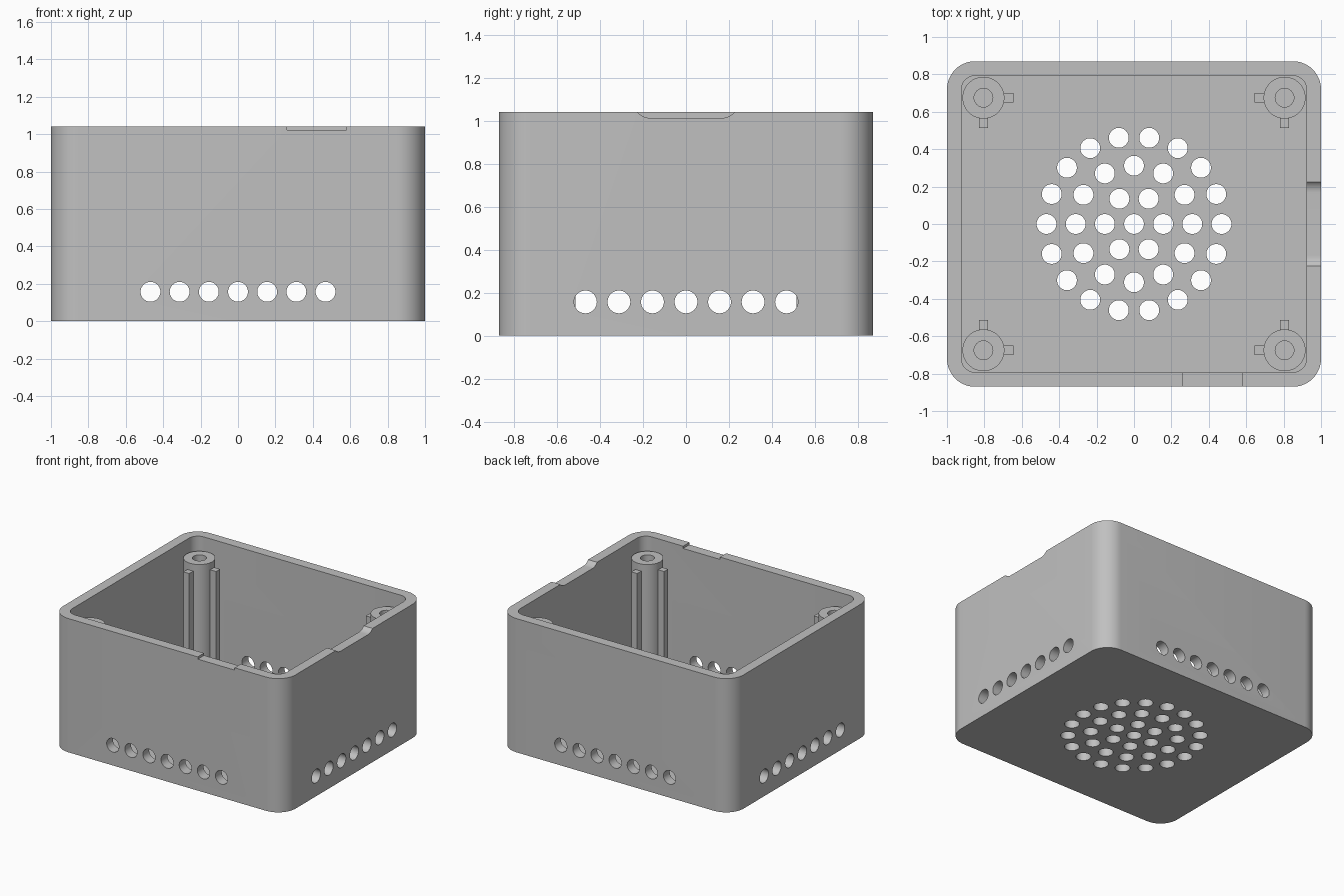
import bpy, bmesh
from math import sin, cos, pi, radians
from mathutils import Matrix, Vector

default = bpy.data.objects.get("Cube")
if default:
    bpy.data.objects.remove(default, do_unlink=True)

HX, HY, H = 1.0, 0.87, 1.04      # half width, half depth, height
WALL, FLOOR = 0.077, 0.077
PITCH, HOLE_R, VENT_Z = 0.156, 0.053, 0.157

grey = bpy.data.materials.new("plain grey")
grey.use_nodes = True
colour = (0.53, 0.53, 0.53, 1)
grey.diffuse_color = colour
grey.node_tree.nodes["Principled BSDF"].inputs["Base Color"].default_value = colour


def finish(bm, name):
    bmesh.ops.recalc_face_normals(bm, faces=bm.faces)
    mesh = bpy.data.meshes.new(name)
    bm.to_mesh(mesh)
    bm.free()
    mesh.materials.append(grey)
    obj = bpy.data.objects.new(name, mesh)
    bpy.context.collection.objects.link(obj)
    return obj


def add_prism(bm, points, offset):
    face = bm.faces.new([bm.verts.new(p) for p in points])
    out = bmesh.ops.extrude_face_region(bm, geom=[face])
    verts = [v for v in out["geom"] if isinstance(v, bmesh.types.BMVert)]
    bmesh.ops.translate(bm, verts=verts, vec=offset)


def rounded_rect(hx, hy, r, steps=12):
    pts = []
    for k, (sx, sy) in enumerate([(1, 1), (-1, 1), (-1, -1), (1, -1)]):
        for i in range(steps + 1):
            a = (k + i / steps) * pi / 2
            pts.append((sx * (hx - r) + r * cos(a), sy * (hy - r) + r * sin(a)))
    return pts


def rounded_box(name, hx, hy, r, z0, z1):
    bm = bmesh.new()
    add_prism(bm, [(x, y, z0) for x, y in rounded_rect(hx, hy, r)], Vector((0, 0, z1 - z0)))
    return finish(bm, name)


def add_cylinder(bm, centre, r, length, axis="Z", segments=40):
    turn = {"Z": Matrix(), "X": Matrix.Rotation(pi / 2, 4, "Y"),
            "Y": Matrix.Rotation(pi / 2, 4, "X")}[axis]
    bmesh.ops.create_cone(bm, cap_ends=True, segments=segments, radius1=r, radius2=r,
                          depth=length, matrix=Matrix.Translation(centre) @ turn)


def add_box(bm, lo, hi):
    lo, hi = Vector(lo), Vector(hi)
    size = Matrix.Diagonal((hi - lo).to_4d())
    size[3][3] = 1
    bmesh.ops.create_cube(bm, size=1, matrix=Matrix.Translation((lo + hi) / 2) @ size)


def cut(target, cutter):
    mod = target.modifiers.new("cut", "BOOLEAN")
    mod.operation = "DIFFERENCE"
    mod.solver = "EXACT"
    mod.object = cutter
    bpy.context.view_layer.objects.active = target
    bpy.ops.object.modifier_apply(modifier=mod.name)
    bpy.data.objects.remove(cutter, do_unlink=True)


def smooth(obj):
    bpy.ops.object.select_all(action="DESELECT")
    obj.select_set(True)
    bpy.context.view_layer.objects.active = obj
    bpy.ops.object.shade_smooth_by_angle(angle=radians(30))


# Open box with rounded corners
case = rounded_box("case_shell", HX, HY, 0.15, 0, H)
cut(case, rounded_box("cavity", HX - WALL, HY - WALL, 0.075, FLOOR, H + 0.2))

# Rows of round vents through opposite walls
for axis in "XY":
    bm = bmesh.new()
    for i in range(-3, 4):
        s = i * PITCH
        add_cylinder(bm, (0, s, VENT_Z) if axis == "X" else (s, 0, VENT_Z), HOLE_R, 3, axis)
    cut(case, finish(bm, "wall_vents"))

# Ringed grille in the floor
bm = bmesh.new()
add_cylinder(bm, (0, 0, 0), HOLE_R, 0.4)
for ring in (1, 2, 3):
    for i in range(6 * ring):
        a = i * pi / (3 * ring)
        add_cylinder(bm, (ring * PITCH * cos(a), ring * PITCH * sin(a), 0), HOLE_R, 0.4)
cut(case, finish(bm, "floor_grille"))

# Square rim notch at the front
bm = bmesh.new()
add_box(bm, (0.263, -1, H - 0.018), (0.58, -0.7, H + 0.1))
cut(case, finish(bm, "front_notch"))

# Round-cornered rim notch on the left wall
bm = bmesh.new()
notch = rounded_rect(0.243, 0.15, 0.075)
add_prism(bm, [(0.85, y, z + H - 0.027 + 0.15) for y, z in notch], Vector((0.3, 0, 0)))
cut(case, finish(bm, "side_notch"))
smooth(case)

# Corner screw posts, each with two stiffening ribs
POST_Z, RIB_Z, PX, PY, POST_R = 0.934, 0.88, 0.805, 0.675, 0.112
for sx, side in ((-1, "right"), (1, "left")):
    for sy, end in ((-1, "front"), (1, "back")):
        x, y = sx * PX, sy * PY
        bm = bmesh.new()
        add_cylinder(bm, (x, y, (POST_Z + FLOOR) / 2), POST_R, POST_Z - FLOOR, segments=48)
        post = finish(bm, f"{end}_{side}_post")
        bm = bmesh.new()
        add_cylinder(bm, (x, y, POST_Z), 0.05, 1.2)
        cut(post, finish(bm, "screw_hole"))
        smooth(post)
        bm = bmesh.new()
        inner, outer, half = POST_R - 0.006, 0.161, 0.025
        xs = sorted((x - sx * inner, x - sx * outer))
        ys = sorted((y - sy * inner, y - sy * outer))
        add_box(bm, (xs[0], y - half, FLOOR), (xs[1], y + half, RIB_Z))
        add_box(bm, (x - half, ys[0], FLOOR), (x + half, ys[1], RIB_Z))
        finish(bm, f"{end}_{side}_ribs")
